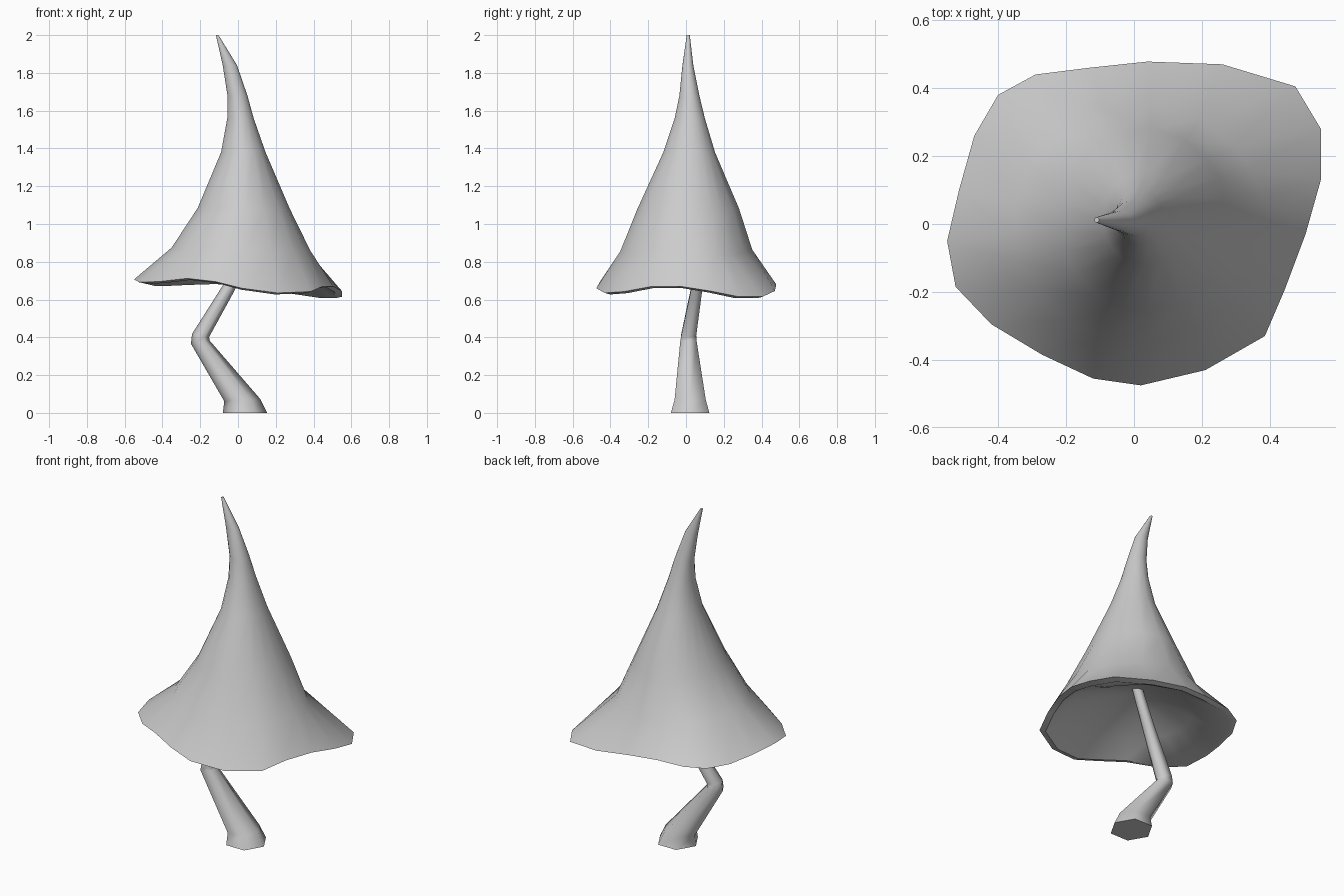
import bpy, bmesh, math
from mathutils import Vector

if "Cube" in bpy.data.objects:
    bpy.data.objects.remove(bpy.data.objects["Cube"])


def finish(name, bm, angle):
    bmesh.ops.recalc_face_normals(bm, faces=bm.faces)
    mesh = bpy.data.meshes.new(name)
    bm.to_mesh(mesh)
    bm.free()
    ob = bpy.data.objects.new(name, mesh)
    bpy.context.collection.objects.link(ob)
    bpy.ops.object.select_all(action='DESELECT')
    ob.select_set(True)
    bpy.context.view_layer.objects.active = ob
    bpy.ops.object.shade_smooth_by_angle(angle=math.radians(angle))
    return ob


def loft(name, rings, angle):
    """Skin a list of equal-length point rings and close both ends."""
    bm = bmesh.new()
    loops = [[bm.verts.new(p) for p in ring] for ring in rings]
    n = len(loops[0])
    for a, b in zip(loops, loops[1:]):
        for i in range(n):
            j = (i + 1) % n
            bm.faces.new((a[i], a[j], b[j], b[i]))
    bm.faces.new(loops[0])
    bm.faces.new(loops[-1])
    return finish(name, bm, angle)


# Wavy brim of the cap
rim = [Vector(p) for p in (
    (.55, .13, .645), (.55, .28, .615), (.475, .405, .615), (.26, .47, .645),
    (.04, .478, .68), (-.13, .46, .69), (-.29, .44, .685), (-.40, .38, .68),
    (-.47, .26, .68), (-.515, .10, .69), (-.55, -.05, .707),
    (-.525, -.185, .692), (-.42, -.295, .695), (-.27, -.385, .712),
    (-.12, -.455, .695), (.02, -.475, .66), (.21, -.43, .635),
    (.385, -.33, .642), (.445, -.19, .668), (.505, -.03, .67))]
mean_z = sum(p.z for p in rim) / len(rim)

# Cap cross-sections: centre x, centre y, height, x radius, y radius, wave
sections = [(.015, .002, .86, .368, .35, .4), (.03, .012, 1.08, .245, .27, .1),
            (.028, .017, 1.38, .118, .137, 0), (.013, .02, 1.56, .07, .08, 0),
            (-.003, .018, 1.68, .053, .053, 0), (-.043, .01, 1.84, .038, .029, 0),
            (-.11, .012, 2.0, .007, .008, 0)]
# Shallow conical underside, from the middle outwards
under = [(.03, .02, .85, .03, .03, 0), (.025, .01, .815, .17, .16, .1),
         (.02, .0, .75, .34, .315, .5)]


def cap_ring(cx, cy, z, rx, ry, wave):
    ring = []
    for p in rim:
        a = math.atan2(p.y, p.x)
        ring.append(Vector((cx + rx * math.cos(a), cy + ry * math.sin(a),
                            z + wave * (p.z - mean_z))))
    return ring


outer = [cap_ring(*s) for s in sections]
inner = [cap_ring(*s) for s in under]
lip = [Vector((p.x * .935, p.y * .935, p.z - .008)) for p in rim]
loft("mushroom_cap", inner + [lip, rim] + outer, 40)

# Bent six-sided stem: centre x, y, z, radius, tilt about y
stem = [(.037, .022, 0, .1175, 0), (.022, .022, .068, .095, -4),
        (-.2, .013, .375, .05, -10), (-.198, .014, .41, .046, 10),
        (-.05, .057, .66, .034, 25), (.05, .08, .86, .028, 25)]
rings = []
for x, y, z, r, tilt in stem:
    t = math.radians(tilt)
    rings.append([Vector((x + r * math.cos(k * math.pi / 3) * math.cos(t),
                          y + r * math.sin(k * math.pi / 3),
                          z - r * math.cos(k * math.pi / 3) * math.sin(t)))
                  for k in range(6)])
loft("mushroom_stem", rings, 61)
